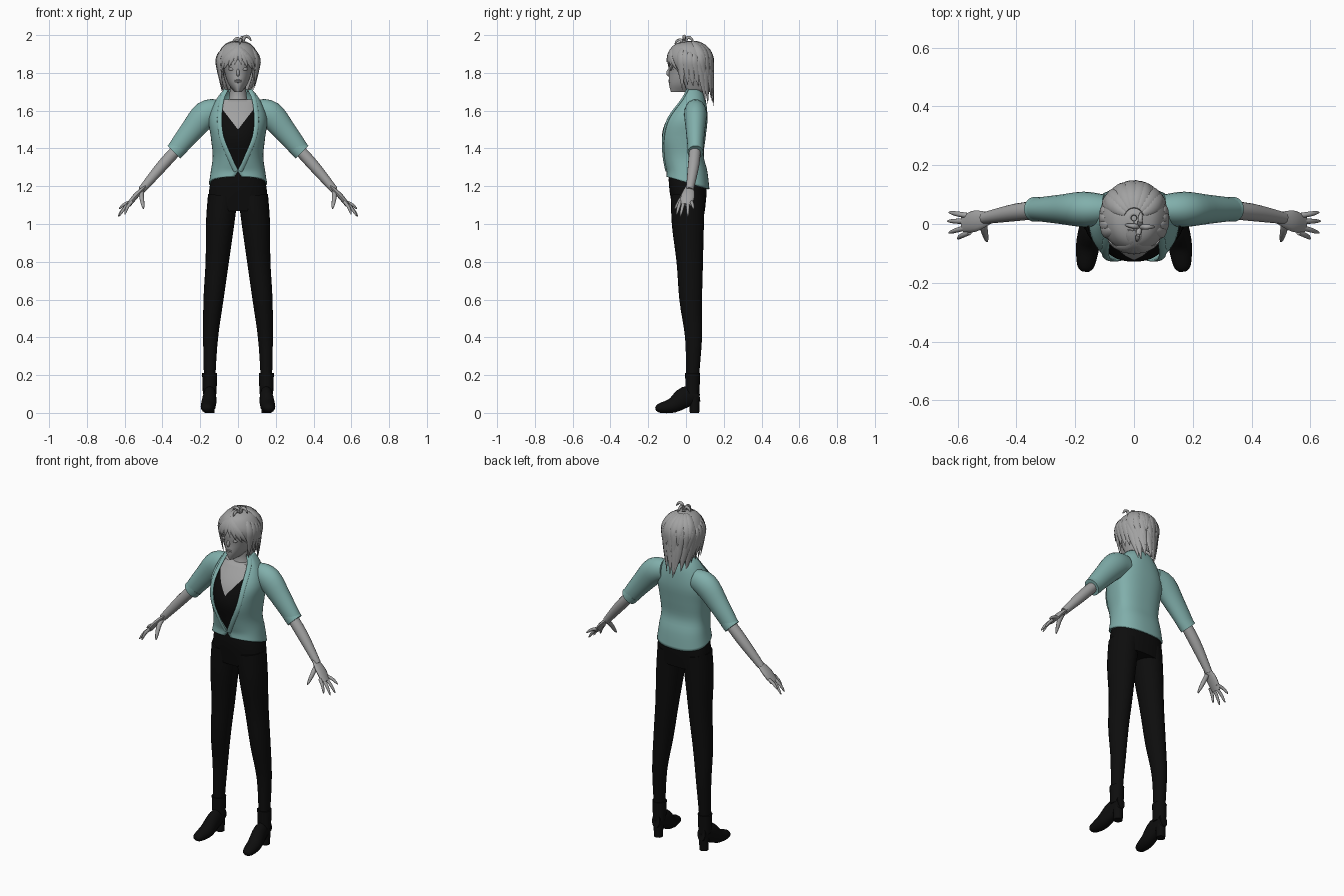
import bpy, bmesh, math, random
from mathutils import Matrix, Vector

if "Cube" in bpy.data.objects:
    bpy.data.objects.remove(bpy.data.objects["Cube"])
random.seed(4)


def material(name, *rgb):
    mat = bpy.data.materials.new(name)
    mat.use_nodes = True
    mat.diffuse_color = (*rgb, 1)
    mat.node_tree.nodes["Principled BSDF"].inputs["Base Color"].default_value = (*rgb, 1)
    return mat


GREY = material("plain grey", .36, .36, .36)
TEAL = material("soft teal", .22, .43, .41)
BLACK = material("black cloth", .004, .004, .004)


def smooth(rows, steps=4):
    """Catmull-Rom interpolation of equal-length tuples."""
    result, last = [], len(rows) - 1
    for i in range(last):
        before, start, end, after = (rows[min(max(i + j, 0), last)] for j in (-1, 0, 1, 2))
        for t in (step / steps for step in range(steps)):
            result.append(tuple(
                q + t / 2 * (r - p + t * (2 * p - 5 * q + 4 * r - s + t * (3 * (q - r) + s - p)))
                for p, q, r, s in zip(before, start, end, after)))
    return result + [tuple(rows[-1])]


def finish(name, bm, mat, mirror=False):
    """Turn a bmesh into a smooth object, mirrored across x if wanted."""
    bmesh.ops.recalc_face_normals(bm, faces=bm.faces)
    mesh = bpy.data.meshes.new(name)
    bm.to_mesh(mesh)
    bm.free()
    mesh.materials.append(mat)
    obj = bpy.data.objects.new(name, mesh)
    bpy.context.collection.objects.link(obj)
    if mirror:
        obj.modifiers.new("mirror", "MIRROR")
    bpy.ops.object.select_all(action="DESELECT")
    obj.select_set(True)
    bpy.context.view_layer.objects.active = obj
    bpy.ops.object.shade_smooth_by_angle(angle=math.radians(50))
    return obj


def bridge(name, rings, mat, closed=True, mirror=False):
    """Join rings of points; closed rings also get end caps."""
    bm = bmesh.new()
    loops = [[bm.verts.new(point) for point in ring] for ring in rings]
    count = len(loops[0])
    for low, high in zip(loops, loops[1:]):
        for i in range(count if closed else count - 1):
            j = (i + 1) % count
            bm.faces.new((low[i], low[j], high[j], high[i]))
    if closed:
        bm.faces.new(loops[0])
        bm.faces.new(loops[-1])
    return finish(name, bm, mat, mirror)


def tube(name, rows, mat, flat=1, along=(0, 1, 0), mirror=True, sides=16, steps=4):
    """Rows hold x, y, z, radius and, where it varies, the other radius."""
    rows = smooth(rows, steps)
    points = [Vector(row[:3]) for row in rows]
    rings = []
    for i, (point, row) in enumerate(zip(points, rows)):
        tangent = (points[min(i + 1, len(points) - 1)] - points[max(i - 1, 0)]).normalized()
        side = Vector(along)
        side = (side - side.dot(tangent) * tangent).normalized()
        across = tangent.cross(side)
        other = row[4] if len(row) > 4 else row[3] * flat
        rings.append([point + side * row[3] * math.cos(a) + across * other * math.sin(a)
                      for a in (math.tau * j / sides for j in range(sides))])
    return bridge(name, rings, mat, mirror=mirror)


def finger(name, points, radius, **options):
    """Blunt spike along a path."""
    path = smooth(points)
    end = len(path) - 1
    rows = [(*p, radius * (1 - .8 * (i / end) ** 4)) for i, p in enumerate(path)]
    tube(name, rows, GREY, sides=10, steps=1, **options)


def ball(name, place, size, mirror=False):
    bm = bmesh.new()
    matrix = Matrix.Translation(place) @ Matrix.Diagonal((*size, 1))
    bmesh.ops.create_uvsphere(bm, u_segments=16, v_segments=10, radius=1, matrix=matrix)
    finish(name, bm, GREY, mirror)


def section_point(row, angle, grow=0, hem=0, square=2.4):
    """Point of a rounded horizontal section; angle zero faces front."""
    z, half_width, front, back = row[:4]
    sine, cosine, middle = math.sin(angle), math.cos(angle), .02
    depth = middle - front if cosine > 0 else back - middle
    x = math.copysign(abs(sine) ** (2 / square), sine) * (half_width + grow)
    y = middle - math.copysign(abs(cosine) ** (2 / square), cosine) * (depth + grow)
    return Vector((x, y, z - hem * y * min(max((1.3 - z) / .08, 0), 1)))


def opening_angle(row, square=2.4):
    return math.asin(min(.99, (max(row[4], .001) / row[1]) ** (square / 2)))


def shell(name, rows, mat, opened=False, square=2.4, sides=48, **options):
    """Loft horizontal sections; opened shells leave a gap at the front."""
    rings = []
    for row in smooth(rows):
        start = opening_angle(row, square) if opened else 0
        turn = (math.tau - 2 * start) / sides
        rings.append([section_point(row, start + turn * i, square=square, **options)
                      for i in range(sides + opened)])
    obj = bridge(name, rings, mat, closed=not opened)
    if opened:
        solid = obj.modifiers.new("thickness", "SOLIDIFY")
        solid.thickness, solid.offset = .008, 0
    return obj


# Torso sections: height, half width, front, back, half width of the opening
torso = [(1.22, .15, -.1, .12, .02), (1.28, .14, -.1, .11, 0), (1.36, .13, -.12, .09, .04),
         (1.46, .14, -.14, .1, .08), (1.56, .15, -.11, .11, .09), (1.66, .11, -.03, .1, .08),
         (1.71, .07, 0, .08, .06)]
shell("jacket", torso, TEAL, opened=True, hem=.3)
lapel = [(*section_point(row, opening_angle(row) + .05, grow=.003), .013) for row in torso[1:]]
tube("lapel", lapel, TEAL, flat=.4, along=(1, .3, 0))

# Chest and undershirt, divided along a V neckline
chest = shell("chest_and_undershirt", torso[:-1], BLACK, grow=-.012, hem=.3)
chest.data.materials.append(GREY)
bm = bmesh.new()
bm.from_mesh(chest.data)
for side in (1, -1):
    bmesh.ops.bisect_plane(bm, geom=bm.verts[:] + bm.edges[:] + bm.faces[:],
                           plane_co=(0, 0, 1.5), plane_no=(-1.3 * side, 0, 1))
for face in bm.faces:
    center = face.calc_center_median()
    face.material_index = int(center.z > 1.5 + 1.3 * abs(center.x))
bm.to_mesh(chest.data)
bm.free()

# Sleeves, arms and hands
tube("sleeve", [(.1, .05, 1.6, .05), (.17, .05, 1.58, .06), (.25, .05, 1.49, .05), (.33, .05, 1.39, .04)],
     TEAL, flat=1.2, sides=24)
tube("sleeve_cuff", [(.31, .05, 1.41, .042), (.34, .05, 1.38, .042)], TEAL, flat=1.15, sides=24)
tube("forearm", [(.3, .05, 1.42, .03), (.4, .04, 1.31, .03), (.51, .02, 1.18, .02)], GREY)
tube("palm", [(.49, .02, 1.2, .02), (.54, .01, 1.15, .036), (.58, 0, 1.1, .03)], GREY, flat=.4)
tips = {"index": (.6, -.05, 1.05), "middle": (.63, -.03, 1.04), "ring": (.635, .01, 1.04), "little": (.63, .04, 1.08)}
for i, (name, tip) in enumerate(tips.items()):
    base = Vector((.56, .019 * i - .029, 1.12))
    knuckle = base.lerp(tip, .5) + Vector((.005, 0, .005))
    finger(name + "_finger", [base, knuckle, tip], .009)
finger("thumb", [(.51, .01, 1.17), (.51, -.02, 1.14), (.5, -.06, 1.08)], .013, along=(1, 0, 0))

# Trousers
shell("trouser_hips", [(1.29, .12, -.09, .09), (1.2, .15, -.09, .11), (1.07, .16, -.07, .1)], BLACK)
tube("trouser_leg", [(.08, .01, 1.15, .09), (.095, .01, 1, .085), (.11, .02, .8, .07), (.13, .025, .6, .06),
                     (.145, .04, .4, .045), (.15, .035, .2, .035), (.15, .035, .1, .035)],
     BLACK, flat=.88, sides=24)

# Heeled ankle boots; foot sections give y, half width, underside, top
tube("boot_cuff", [(.15, .035, .21, .04), (.15, .035, .1, .036)], BLACK)
foot = [(-.16, .015, .01, .03), (-.14, .03, 0, .05), (-.07, .04, 0, .08), (0, .035, .03, .14), (.07, .025, .06, .14)]
tube("boot_foot", [(.15 - .1 * min(y, 0), y, (low + high) / 2, width, (high - low) / 2)
                   for y, width, low, high in foot], BLACK, along=(1, 0, 0))
tube("boot_heel", [(.15, .045, .1, .028), (.15, .045, 0, .025)], BLACK)

# Neck, head and face
tube("neck", [(0, .04, 1.6, .07), (0, .04, 1.68, .045), (0, .03, 1.77, .045)], GREY, mirror=False, sides=24)
shell("head", [(1.7, .02, -.08, -.03), (1.74, .05, -.09, .05), (1.8, .07, -.09, .09), (1.88, .08, -.09, .1),
               (1.95, .02, -.01, .04)], GREY, square=2.1)
ball("nose", (0, -.09, 1.8), (.009, .014, .02))
for name, height in (("upper_lip", 1.76), ("lower_lip", 1.752)):
    ball(name, (0, -.087, height), (.018, .007, .005))
ball("eye", (.035, -.08, 1.82), (.016, .006, .008), mirror=True)
ball("eyebrow", (.037, -.08, 1.845), (.02, .006, .003), mirror=True)
ball("ear", (.08, .02, 1.81), (.008, .02, .03), mirror=True)

# Hair cap, open around the face
shell("hair_cap", [(1.7, .06, 0, .12, .05), (1.8, .1, -.06, .13, .08), (1.87, .11, -.09, .13, .06),
                   (1.92, .09, -.08, .11, 0), (1.95, .06, -.05, .07, 0), (1.965, .01, .01, .03, 0)],
      GREY, opened=True, square=2)


def scalp(angle, z, lift):
    """Point on the hair surface, narrowing below the crown."""
    height = z - 1.86
    dome = math.sqrt(max(.01, 1 - (height / .11) ** 2)) if height > 0 else 1
    narrow = dome if height > 0 else 1 + 1.9 * height
    return Vector((math.sin(angle) * (.11 + lift) * narrow, .02 - math.cos(angle) * (.116 + lift) * dome, z))


def lock(name, start, end, top, bottom, width, flick):
    """Tapered strand combed over the scalp between two compass angles."""
    start, end = math.radians(start), math.radians(end)
    rows = []
    for t in (i / 12 for i in range(13)):
        point = scalp(start + (end - start) * t, top + (bottom - top) * t ** 1.4, flick * t * t)
        thickness = width * max(.05, math.sin(math.pi * (.12 + .88 * t)))
        rows.append((*point, .4 * thickness, thickness))
    middle = (start + end) / 2
    tube(name, rows, GREY, along=(math.sin(middle), -math.cos(middle), .3), mirror=False, sides=8, steps=1)


# Fringe swept to both sides, then side locks and layered back locks
for i in range(8):
    end = 18 * i - 63
    lock(f"fringe_lock_{i}", -.4 * end, end, 1.962, 1.85 - .0008 * abs(end), .021, .006)
for side, label in ((-1, "right"), (1, "left")):
    for i in range(5):
        start = 62 + 13 * i
        lock(f"{label}_side_lock_{i}", side * start, side * (start + 10), 1.93 - .01 * i,
             1.71 + random.uniform(-.02, .03), .023, .012)
for layer, (bottom, top) in enumerate([(1.61, 1.87), (1.7, 1.95), (1.79, 1.965)]):
    for i in range(8):
        offset = 18 * i - 63
        lock(f"back_lock_{layer}_{i}", 180 + offset, 180 + .8 * offset + random.uniform(-8, 8), top,
             bottom + random.uniform(0, .03) + .0005 * abs(offset), .025, .012)

# Loose curls standing up at the crown
for i in range(4):
    lean = Vector((math.cos(1.5 * i), math.sin(1.5 * i), 0)) * .05
    root, tip_height = Vector((.02, -.01, 0)), 1.99 - .006 * i
    finger(f"crown_curl_{i}", [root + lean * reach + Vector((0, 0, z)) for reach, z in
                               ((0, 1.95), (.3, tip_height), (.7, tip_height), (1, tip_height - .02))],
           .009, along=(.3, .9, .1), mirror=False)
